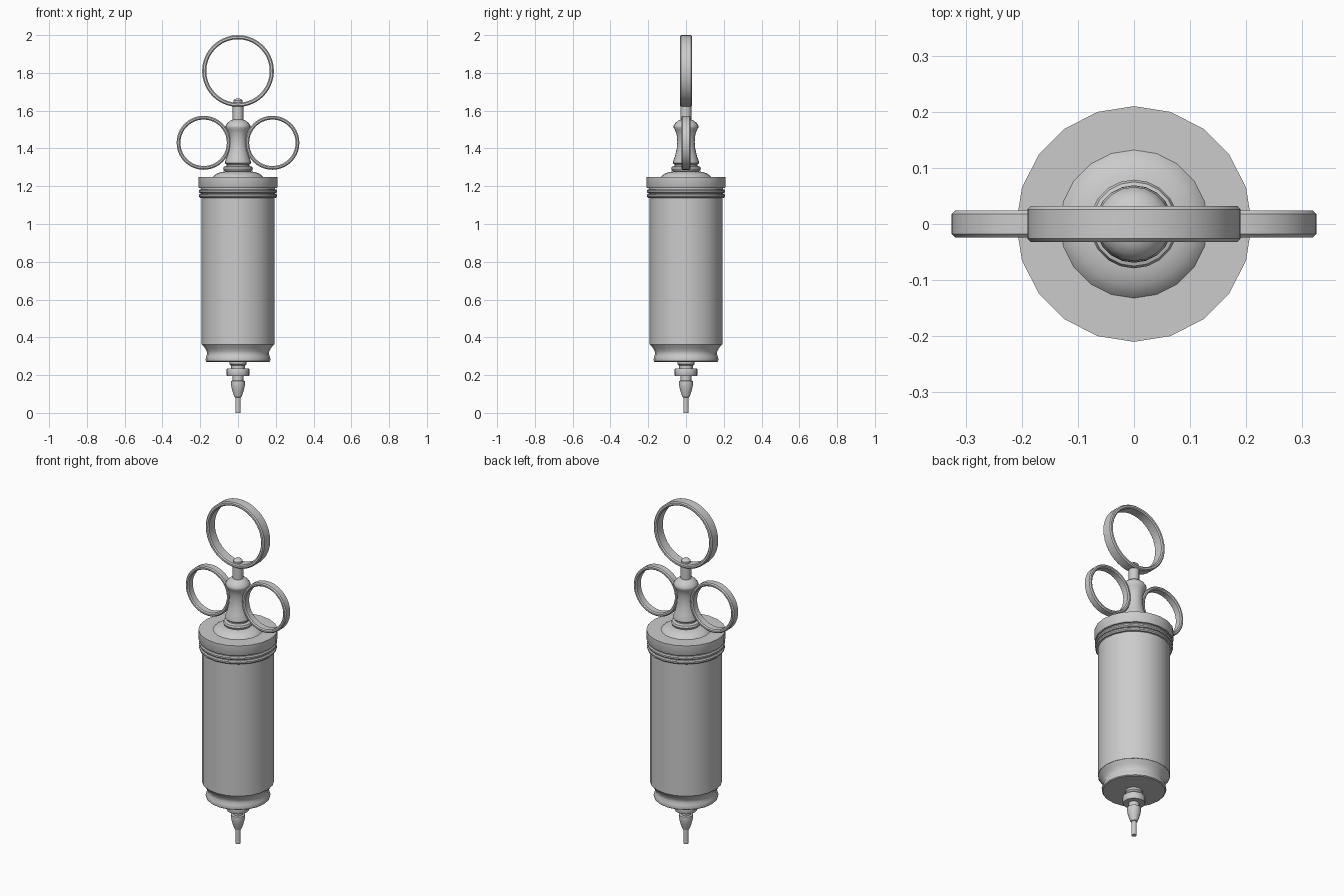
import bpy, bmesh, math

if "Cube" in bpy.data.objects:
    bpy.data.objects.remove(bpy.data.objects["Cube"])


def lathe(name, profile, sides=20, closed=False, center=(0, 0, 0), axis='Z'):
    """Revolve (radius, height) points; closed profiles make rings, open ones get end caps."""
    bm = bmesh.new()
    loops = []
    for r, h in profile:
        loop = []
        for i in range(sides):
            a = 2 * math.pi * i / sides
            c, s = r * math.cos(a), r * math.sin(a)
            co = (c, s, h) if axis == 'Z' else (c, h, s)
            loop.append(bm.verts.new([p + q for p, q in zip(co, center)]))
        loops.append(loop)
    pairs = list(zip(loops, loops[1:]))
    if closed:
        pairs.append((loops[-1], loops[0]))
    for lo, hi in pairs:
        for i in range(sides):
            j = (i + 1) % sides
            bm.faces.new((lo[i], lo[j], hi[j], hi[i]))
    if not closed:
        bm.faces.new(loops[0])
        bm.faces.new(loops[-1])
    bmesh.ops.recalc_face_normals(bm, faces=bm.faces)
    mesh = bpy.data.meshes.new(name)
    bm.to_mesh(mesh)
    bm.free()
    ob = bpy.data.objects.new(name, mesh)
    bpy.context.collection.objects.link(ob)
    bpy.ops.object.select_all(action='DESELECT')
    ob.select_set(True)
    bpy.context.view_layer.objects.active = ob
    bpy.ops.object.shade_smooth_by_angle(angle=math.radians(35))
    return ob


def finger_ring(name, x, z, outer, inner, half, bevel=0.006):
    """Flat band standing in the xz plane, with softened edges."""
    b = bevel
    section = [(inner, -half + b), (inner + b, -half), (outer - b, -half), (outer, -half + b),
               (outer, half - b), (outer - b, half), (inner + b, half), (inner, half - b)]
    return lathe(name, section, 40, True, (x, 0, z), 'Y')


# Needle tip and its bulb
lathe("nozzle", [(0.014, 0), (0.014, 0.082), (0.019, 0.085), (0.028, 0.11), (0.035, 0.135),
                 (0.037, 0.155), (0.036, 0.168), (0.028, 0.172), (0.028, 0.2)])

# Nozzle flange and neck
lathe("nozzle_collar", [(0.058, 0.195), (0.06, 0.198), (0.06, 0.232), (0.058, 0.235),
                        (0.036, 0.236), (0.036, 0.25), (0.045, 0.258), (0.045, 0.275)])

# Flared base cup
lathe("base_cup", [(0.165, 0.27), (0.17, 0.274), (0.172, 0.285), (0.168, 0.298),
                   (0.163, 0.312), (0.165, 0.325), (0.175, 0.343), (0.192, 0.365)])

# Barrel
lathe("barrel", [(0.192, 0.363), (0.192, 1.16)])

# Threaded beads below the cap
for i, z in enumerate((1.15, 1.174)):
    bead = [(0.185, z - 0.012), (0.202, z - 0.011), (0.207, z - 0.005),
            (0.207, z + 0.003), (0.202, z + 0.009), (0.185, z + 0.01)]
    lathe(f"thread_bead_{i + 1}", bead)
lathe("thread_core", [(0.196, 1.14), (0.196, 1.2)])

# Cap with low dome
lathe("cap", [(0.206, 1.19), (0.21, 1.198), (0.21, 1.25), (0.132, 1.25),
              (0.125, 1.258), (0.11, 1.268), (0.09, 1.275), (0.065, 1.279)])

# Waisted grip column
lathe("grip_column", [(0.06, 1.275), (0.074, 1.281), (0.079, 1.292), (0.075, 1.303),
                      (0.06, 1.308), (0.06, 1.315), (0.069, 1.322), (0.068, 1.332),
                      (0.058, 1.36), (0.049, 1.4), (0.046, 1.435), (0.049, 1.47),
                      (0.058, 1.498), (0.066, 1.51), (0.066, 1.52), (0.056, 1.535),
                      (0.042, 1.547), (0.025, 1.553)])

# Plunger rod and the rivet holding the thumb ring
lathe("plunger_rod", [(0.028, 1.545), (0.028, 1.632)])
lathe("rivet", [(0.022, 1.63), (0.025, 1.645), (0.025, 1.654), (0.019, 1.661), (0.008, 1.664)])

# Thumb ring and two finger rings
finger_ring("thumb_ring", 0, 1.81, 0.19, 0.168, 0.032)
for side, label in ((-1, "left"), (1, "right")):
    finger_ring(f"finger_ring_{label}", side * 0.182, 1.43, 0.143, 0.123, 0.024)
